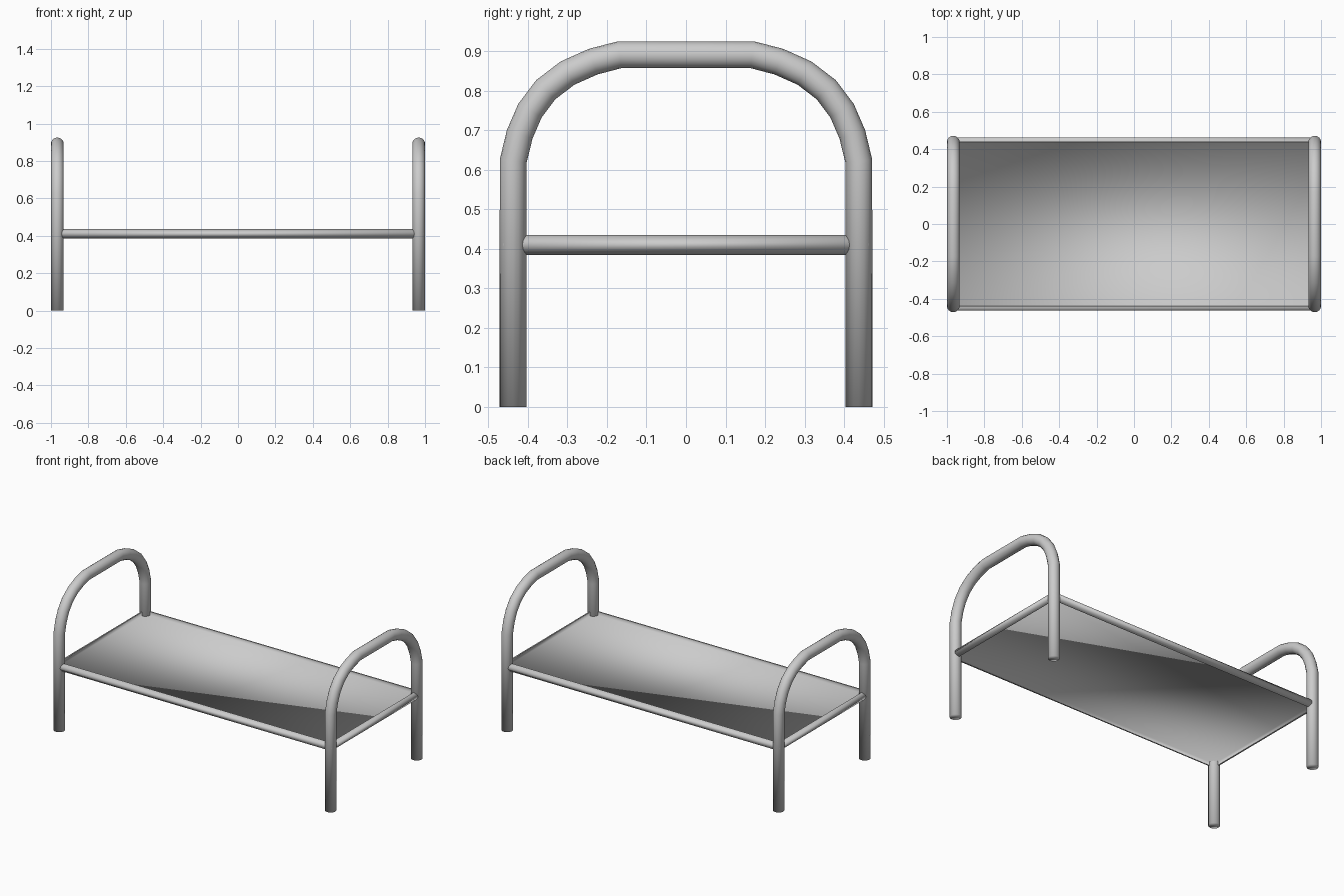
import bpy, bmesh, math

if "Cube" in bpy.data.objects:
    bpy.data.objects.remove(bpy.data.objects["Cube"])

LEG_X, LEG_Y, RAIL_Z, RAIL_R = 0.966, 0.4375, 0.41, 0.025


def mesh_object(name, bm):
    """Fully smooth-shaded object from a bmesh."""
    for f in bm.faces:
        f.smooth = True
    for e in bm.edges:
        e.smooth = True
    me = bpy.data.meshes.new(name)
    bm.to_mesh(me)
    bm.free()
    obj = bpy.data.objects.new(name, me)
    bpy.context.collection.objects.link(obj)
    return obj


def rect(bm, grow, z):
    """Rectangle of four vertices around the bed."""
    x, y = LEG_X + grow, LEG_Y + grow
    return [bm.verts.new((sx * x, sy * y, z)) for sx, sy in ((-1, -1), (1, -1), (1, 1), (-1, 1))]


def bridge(bm, a, b):
    for i in range(4):
        j = (i + 1) % 4
        bm.faces.new((a[i], a[j], b[j], b[i]))


def hoop_mesh(name, x, path, radius, sides=16):
    """Round tube swept along a y-z path, with mitred rings and end caps."""
    bm = bmesh.new()
    rings = []
    for i, (y, z) in enumerate(path):
        dirs = []
        for a, b in ((i - 1, i), (i, i + 1)):
            if a >= 0 and b < len(path):
                d = math.atan2(path[b][1] - path[a][1], path[b][0] - path[a][0])
                dirs.append((math.cos(d), math.sin(d)))
        ty, tz = sum(d[0] for d in dirs), sum(d[1] for d in dirs)
        n = math.hypot(ty, tz)
        ring = []
        for k in range(sides):
            a = 2 * math.pi * k / sides
            c, s = radius * math.cos(a), radius * math.sin(a)
            ring.append(bm.verts.new((x + s, y - c * tz / n, z + c * ty / n)))
        rings.append(ring)
    for a, b in zip(rings, rings[1:]):
        for k in range(sides):
            m = (k + 1) % sides
            bm.faces.new((a[k], a[m], b[m], b[k]))
    bm.faces.new(rings[0])
    bm.faces.new(rings[-1])
    bmesh.ops.recalc_face_normals(bm, faces=bm.faces)
    return mesh_object(name, bm)


# Bent end frames: half the hoop (y, z), mirrored
half = [(LEG_Y, 0), (LEG_Y, 0.622), (0.421, 0.69), (0.395, 0.75), (0.355, 0.803),
        (0.30, 0.845), (0.235, 0.874), (0.168, 0.8915)]
hoop = half + [(-y, z) for y, z in reversed(half)]
for side, s in (("left", -1), ("right", 1)):
    hoop_mesh(f"{side}_end_frame", s * LEG_X, hoop, 0.0342)

# Half-round rail running around all four sides
bm = bmesh.new()
angles = [math.pi * (k / 8 - 0.5) for k in range(9)]
loops = [rect(bm, RAIL_R * math.cos(a), RAIL_Z + RAIL_R * math.sin(a)) for a in angles]
for a, b in zip(loops, loops[1:]):
    bridge(bm, a, b)
mesh_object("side_rails", bm)

# Recessed sleeping surface: a shallow open tray facing up and one facing down
for name, s in (("upper_panel", 1), ("lower_panel", -1)):
    bm = bmesh.new()
    floor = rect(bm, 0, RAIL_Z + s * 0.001)
    rim = rect(bm, 0, RAIL_Z + s * RAIL_R)
    bm.faces.new(floor)
    bridge(bm, floor, rim)
    bmesh.ops.recalc_face_normals(bm, faces=bm.faces)
    bmesh.ops.reverse_faces(bm, faces=bm.faces)
    mesh_object(name, bm)
